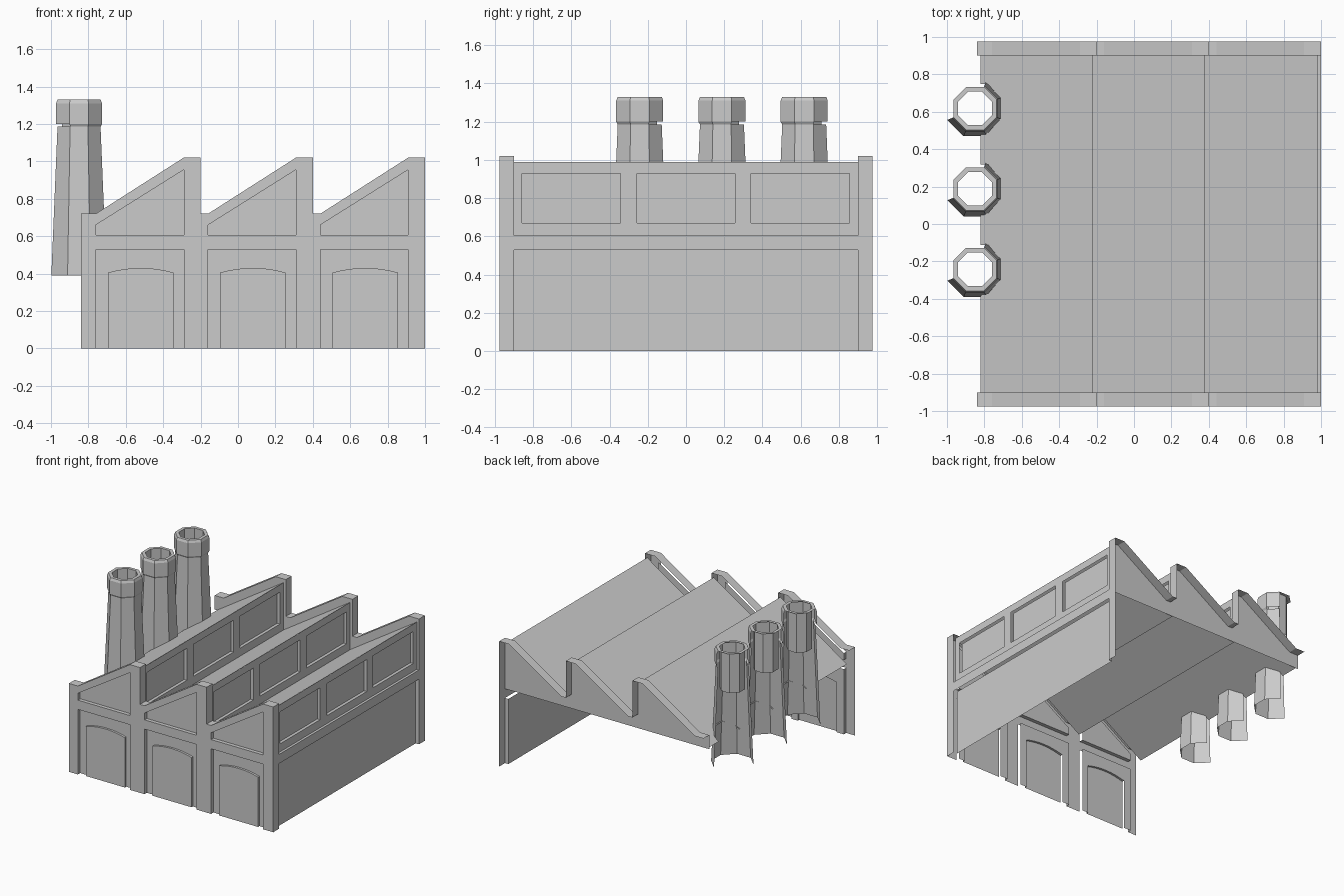
import bpy, bmesh, math
from mathutils import Vector

cube = bpy.data.objects.get("Cube")
if cube:
    bpy.data.objects.remove(cube, do_unlink=True)

grey = bpy.data.materials.new("plain_grey")
grey.use_nodes = True
grey.diffuse_color = (0.6, 0.6, 0.6, 1)
grey.node_tree.nodes["Principled BSDF"].inputs["Base Color"].default_value = (0.6, 0.6, 0.6, 1)

# The shell keeps only the faces turned towards this direction
FACING = Vector((1, -1, 0.8))
HALF_Y, INNER_Y = 0.975, 0.9
BAYS = (0, 0.6, 1.2)
FLOOR, BEAM = 0.605, 0.53
CHIMNEYS = (-0.242, 0.188, 0.618)


def finish(name, bm):
    bmesh.ops.remove_doubles(bm, verts=bm.verts[:], dist=0.0005)
    mesh = bpy.data.meshes.new(name)
    bm.to_mesh(mesh)
    bm.free()
    mesh.materials.append(grey)
    obj = bpy.data.objects.new(name, mesh)
    bpy.context.collection.objects.link(obj)


def sheet(bm, place, outline, depth=0, holes=()):
    """Fill a flat outline with holes, facing out of the wall."""
    edges = []
    for loop in (outline, *holes):
        vs = [bm.verts.new(place(u, v, depth)) for u, v in loop]
        edges += [bm.edges.new((vs[i - 1], vs[i])) for i in range(len(vs))]
    out = place(0, 0, -1) - place(0, 0, 0)
    made = bmesh.ops.triangle_fill(bm, edges=edges, use_beauty=True)["geom"]
    for f in made:
        if isinstance(f, bmesh.types.BMFace):
            f.normal_update()
            if f.normal.dot(out) < 0:
                f.normal_flip()


def rim(bm, place, chain, d0, d1, side=1, closed=False):
    """Depth faces along a counter-clockwise chain: side 1 looks inwards, -1 outwards."""
    pairs = list(zip(chain, chain[1:]))
    if closed:
        pairs.append((chain[-1], chain[0]))
    for a, b in pairs:
        n = place(side * (a[1] - b[1]), side * (b[0] - a[0]), 0) - place(0, 0, 0)
        if n.dot(FACING) <= 0:
            continue
        f = bm.faces.new([bm.verts.new(place(*p, d))
                          for p, d in ((a, d0), (b, d0), (b, d1), (a, d1))])
        f.normal_update()
        if f.normal.dot(n) < 0:
            f.normal_flip()


def rect(l, r, b, t):
    return [(l, b), (r, b), (r, t), (l, t)]


def front(u, v, d):
    return Vector((u, d - HALF_Y, v))


def back(u, v, d):
    return Vector((u, INNER_Y + d, v))


def facing_right(x):
    return lambda u, v, d: Vector((x - d, u, v))


# Sawtooth skyline, from right to left
skyline = []
for o in reversed(BAYS):
    skyline += [(o - 0.2, 1.02), (o - 0.29, 1.02), (o - 0.76, 0.72),
                (o - 0.8 if o else -0.84, 0.72)]

# Front wall with recessed panels and raised arched doors
wall, panels, doors = bmesh.new(), bmesh.new(), bmesh.new()
base, gables = [(-0.84, 0)], []
for o in BAYS:
    l, r, mid = o - 0.76, o - 0.29, o - 0.52
    base += [(l, 0), (l, BEAM), (r, BEAM), (r, 0)]
    gable = [(l, FLOOR), (r, FLOOR), (r, 0.955), (l, 0.66)]
    gables.append(gable)
    rim(wall, front, gable, 0, 0.03, closed=True)
    rim(wall, front, [(r, 0), (r, BEAM), (l, BEAM), (l, 0)], 0, 0.03)
    steps = [1 - i / 4 for i in range(9)]
    door = [(mid + 0.175, 0)]
    door += [(mid + 0.175 * t, 0.405 + 0.025 * (1 - t * t)) for t in steps]
    door += [(mid - 0.175, 0)]
    sheet(panels, front, gable, 0.03)
    sheet(panels, front, [(l, 0)] + door[::-1] + [(r, 0), (r, BEAM), (l, BEAM)], 0.03)
    sheet(doors, front, door, 0.012)
    rim(doors, front, door, 0.012, 0.03, side=-1)
sheet(wall, front, base + [(1, 0)] + skyline, 0, gables)
rim(wall, front, skyline, 0, HALF_Y - INNER_Y, side=-1)
finish("front_wall", wall)
finish("front_panels", panels)
finish("front_doors", doors)

# Back gable with its coping
bm = bmesh.new()
sheet(bm, back, [(-0.84, FLOOR), (1, FLOOR)] + skyline)
rim(bm, back, skyline, 0, HALF_Y - INNER_Y, side=-1)
finish("back_gable", bm)

# Side wall: two columns, a beam and a recessed panel
bm = bmesh.new()
side = facing_right(1)
H, I = HALF_Y, INNER_Y
sheet(bm, side, [(-H, 0), (-I, 0), (-I, BEAM), (I, BEAM), (I, 0), (H, 0),
                 (H, 1.02), (I, 1.02), (I, FLOOR), (-I, FLOOR), (-I, 1.02), (-H, 1.02)])
rim(bm, side, [(-I, 1.02), (-I, FLOOR), (I, FLOOR), (I, 1.02)], 0, 0.02)
rim(bm, side, [(I, 0), (I, BEAM), (-I, BEAM), (-I, 0)], 0, 0.03)
sheet(bm, side, rect(-I, I, 0, BEAM), 0.03)
finish("side_wall", bm)

# Window walls and sloping roofs, one per bay
windows = [rect(c - 0.257, c + 0.257, 0.67, 0.93) for c in (-0.6, 0, 0.597)]
for i, o in enumerate(BAYS):
    bm = bmesh.new()
    riser = facing_right(o - 0.22)
    sheet(bm, riser, rect(-I, I, FLOOR, 0.99), 0, windows)
    for w in windows:
        rim(bm, riser, w, 0, 0.025, closed=True)
        sheet(bm, riser, w, 0.025)
    finish(f"window_wall_{i + 1}", bm)

    bm = bmesh.new()
    outline = [(0, -I)]
    if i == 0:  # leave room for the chimneys
        for c in CHIMNEYS:
            notch = [(0, -0.13), (0.04, -0.13), (0.1, -0.06)]
            outline += [(a, c + y) for a, y in notch]
            outline += [(a, c - y) for a, y in notch[::-1]]
    outline += [(0, I), (0.6, I), (0.6, -I)]
    sheet(bm, lambda a, y, d: Vector((o - 0.82 + a, y, FLOOR + a * 0.642 - d)), outline)
    finish(f"roof_{i + 1}", bm)

# Octagonal chimneys: taper, collar, lip and flue as (half width, height)
PROFILE = [(0.148, 0.39), (0.115, 1.185), (0.123, 1.2), (0.123, 1.31),
           (0.115, 1.33), (0.09, 1.33), (0.09, 1.0)]
for i, c in enumerate(CHIMNEYS):
    bm = bmesh.new()
    rings = []
    for half, z in PROFILE:
        radius = half / math.cos(math.pi / 8)
        angles = [math.pi * (k + 0.5) / 4 for k in range(8)]
        rings.append([bm.verts.new((-0.85 + radius * math.cos(t), c + radius * math.sin(t), z))
                      for t in angles])
    for low, high in zip(rings, rings[1:]):
        for k in range(8):
            bm.faces.new((low[k - 1], low[k], high[k], high[k - 1]))
    bm.normal_update()
    hidden = [f for f in bm.faces if f.normal.dot(FACING) < -0.01]
    bmesh.ops.delete(bm, geom=hidden, context='FACES')
    finish(f"chimney_{i + 1}", bm)
